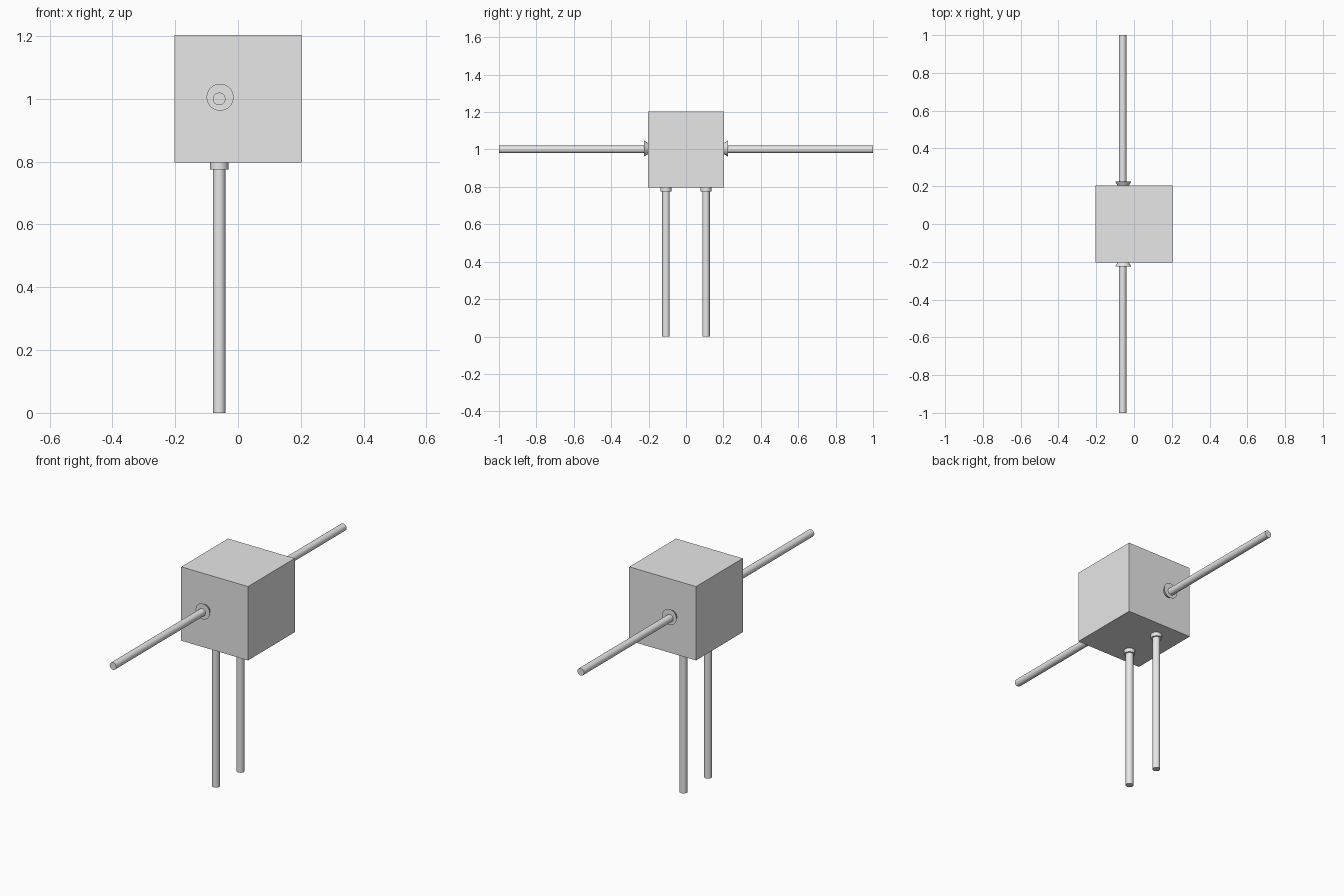
import bpy
import math
from mathutils import Vector

if "Cube" in bpy.data.objects:
    bpy.data.objects.remove(bpy.data.objects["Cube"])

grey = bpy.data.materials.new("light grey")
grey.diffuse_color = (0.8, 0.8, 0.8, 1)
grey.use_nodes = True
grey.node_tree.nodes["Principled BSDF"].inputs["Base Color"].default_value = grey.diffuse_color


def finish(obj, name):
    obj.name = name
    obj.data.materials.append(grey)
    return obj


def tube(name, start, end, r_start, r_end):
    """Round solid running from start to end."""
    a, b = Vector(start), Vector(end)
    bpy.ops.mesh.primitive_cone_add(vertices=32, radius1=r_start, radius2=r_end,
                                    depth=(b - a).length, location=(a + b) / 2)
    obj = finish(bpy.context.object, name)
    obj.rotation_euler = (b - a).to_track_quat('Z', 'Y').to_euler()
    bpy.ops.object.shade_smooth_by_angle(angle=math.radians(35))
    return obj


X = -0.06     # limbs sit left of the body centre
HALF = 0.203  # half of the body cube

# Body cube
bpy.ops.mesh.primitive_cube_add(size=2 * HALF, location=(0, 0, 1))
finish(bpy.context.object, "body")

for s, side in ((-1, "front"), (1, "back")):
    # Arm and its flared socket
    tube(side + "_arm", (X, s * 0.2, 1), (X, s, 1), 0.02, 0.02)
    tube(side + "_arm_socket", (X + 0.003, s * 0.2, 1.005),
         (X + 0.003, s * 0.225, 1.005), 0.028, 0.043)
    # Leg and its collar
    tube(side + "_leg", (X, s * 0.107, 0.8), (X, s * 0.107, 0), 0.02, 0.02)
    tube(side + "_leg_collar", (X, s * 0.107, 0.8), (X, s * 0.107, 0.775), 0.029, 0.029)
